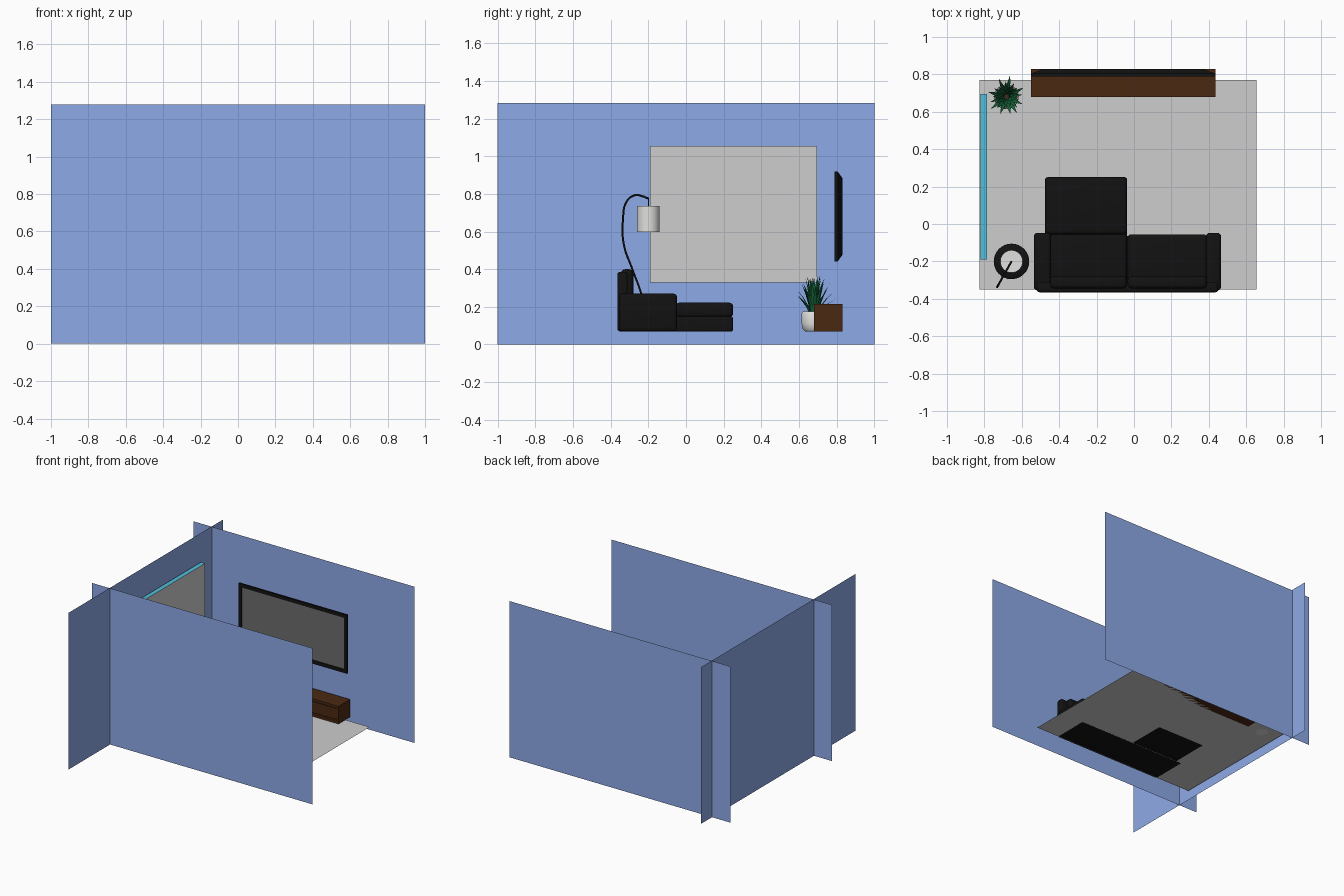
import bpy, bmesh, math, random
from mathutils import Vector, Matrix

if "Cube" in bpy.data.objects:
    bpy.data.objects.remove(bpy.data.objects["Cube"])

random.seed(4)


def mat(name, r, g, b):
    m = bpy.data.materials.new(name)
    m.diffuse_color = (r, g, b, 1)
    m.use_nodes = True
    m.node_tree.nodes["Principled BSDF"].inputs["Base Color"].default_value = m.diffuse_color
    return m


BLUE = mat("wall blue", 0.27, 0.40, 0.80)
GREY = mat("floor grey", 0.61, 0.61, 0.61)
CYAN = mat("window cyan", 0.085, 0.52, 0.72)
BLACK = mat("soft black", 0.006, 0.006, 0.006)
SCREEN = mat("screen grey", 0.15, 0.15, 0.15)
BROWN = mat("wood brown", 0.07, 0.022, 0.006)
WHITE = mat("off white", 0.75, 0.75, 0.74)
GREEN = mat("leaf green", 0.007, 0.12, 0.04)
SOIL = mat("soil", 0.05, 0.025, 0.012)
FLOOR_Z = 0.07


def finish(name, bm, *mats, smooth=False):
    me = bpy.data.meshes.new(name)
    bm.to_mesh(me)
    bm.free()
    for m in mats:
        me.materials.append(m)
    ob = bpy.data.objects.new(name, me)
    bpy.context.collection.objects.link(ob)
    if smooth:
        bpy.ops.object.select_all(action='DESELECT')
        ob.select_set(True)
        bpy.context.view_layer.objects.active = ob
        bpy.ops.object.shade_smooth_by_angle(angle=math.radians(40))
    return ob


def box(name, x, y, z, *mats, bevel=0):
    """Box from three (low, high) ranges, optionally rounded."""
    bm = bmesh.new()
    bmesh.ops.create_cube(bm, size=1)
    for v in bm.verts:
        v.co = Vector([sum(r) / 2 + c * (r[1] - r[0]) for c, r in zip(v.co, (x, y, z))])
    if bevel:
        bmesh.ops.bevel(bm, geom=bm.edges[:], offset=bevel, segments=4,
                        profile=0.5, affect='EDGES')
    return finish(name, bm, *mats, smooth=bevel > 0)


def sheet(name, corners, m):
    bm = bmesh.new()
    bm.faces.new([bm.verts.new(c) for c in corners])
    return finish(name, bm, m)


def lathe(name, profile, centre, *mats, steps=32):
    bm = bmesh.new()
    vs = [bm.verts.new((r, 0, z)) for r, z in profile]
    es = [bm.edges.new(p) for p in zip(vs, vs[1:])]
    bmesh.ops.spin(bm, geom=vs + es, axis=(0, 0, 1), cent=(0, 0, 0),
                   steps=steps, angle=2 * math.pi)
    bmesh.ops.remove_doubles(bm, verts=bm.verts[:], dist=1e-5)
    bmesh.ops.recalc_face_normals(bm, faces=bm.faces[:])
    bmesh.ops.translate(bm, verts=bm.verts[:], vec=centre)
    return finish(name, bm, *mats, smooth=True)


# Walls and floor: single sheets
for name, y in (("front_wall", -0.464), ("back_wall", 0.855)):
    sheet(name, [(-1, y, 0), (1, y, 0), (1, y, 1.28), (-1, y, 1.28)], BLUE)
sheet("left_wall", [(-0.835, -1, 0), (-0.835, 1, 0), (-0.835, 1, 1.284), (-0.835, -1, 1.284)], BLUE)
sheet("floor", [(-0.825, -0.35, FLOOR_Z), (0.655, -0.35, FLOOR_Z),
                (0.655, 0.77, FLOOR_Z), (-0.825, 0.77, FLOOR_Z)], GREY)

# Window: cyan frame slab with a grey pane on the room side
win = box("window", (-0.822, -0.785), (-0.19, 0.695), (0.33, 1.055), CYAN, GREY)
for p in win.data.polygons:
    if p.normal.x > 0.9:
        p.material_index = 1

# Sofa
box("sofa_base", (-0.52, 0.45), (-0.35, -0.065), (0.068, 0.16), BLACK, bevel=0.008)
for name, x in (("left_arm", (-0.535, -0.445)), ("right_arm", (0.385, 0.465))):
    box(name, x, (-0.355, -0.048), (0.07, 0.27), BLACK, bevel=0.018)
box("sofa_back", (-0.52, 0.45), (-0.365, -0.31), (0.07, 0.385), BLACK, bevel=0.014)
for i, x in enumerate(((-0.45, -0.038), (-0.034, 0.39))):
    box(f"seat_cushion_{i}", x, (-0.32, -0.055), (0.145, 0.225), BLACK, bevel=0.02)
    box(f"back_cushion_{i}", x, (-0.345, -0.28), (0.2, 0.4), BLACK, bevel=0.022)
box("chaise_base", (-0.475, -0.037), (-0.07, 0.25), (0.068, 0.15), BLACK, bevel=0.012)
box("chaise_cushion", (-0.475, -0.037), (-0.055, 0.25), (0.145, 0.222), BLACK, bevel=0.02)

# Media console with recessed drawer fronts
X0, X1 = -0.55, 0.435
box("console_top", (X0, X1), (0.68, 0.83), (0.195, 0.215), BROWN)
box("console_bottom", (X0, X1), (0.68, 0.83), (0.07, 0.088), BROWN)
box("console_core", (X0 + 0.01, X1 - 0.01), (0.70, 0.828), (0.086, 0.197), BROWN)
for i, x in enumerate((X0, X1 - 0.02)):
    box(f"console_side_{i}", (x, x + 0.02), (0.68, 0.83), (0.088, 0.195), BROWN)
w = (X1 - X0 - 0.04) / 3
for i in range(3):
    a = X0 + 0.02 + i * w
    box(f"console_drawer_{i}", (a + 0.006, a + w - 0.006), (0.688, 0.702), (0.096, 0.188), BROWN)

# Television: black casing tapering to the back, inset screen
tv = bmesh.new()
bmesh.ops.create_cube(tv, size=1)
for v in tv.verts:
    back = v.co.y > 0
    k = 0.035 if back else 0
    v.co = (-0.0575 + math.copysign(0.4925 - 2 * k, v.co.x), 0.83 if back else 0.805,
            0.68 + math.copysign(0.24 - k, v.co.z))
front = [f for f in tv.faces if f.normal.y < -0.9 or f.calc_center_median().y < 0.806]
ext = bmesh.ops.extrude_face_region(tv, geom=front)
bmesh.ops.translate(tv, verts=[g for g in ext["geom"] if isinstance(g, bmesh.types.BMVert)],
                    vec=(0, -0.016, 0))
bmesh.ops.delete(tv, geom=[f for f in front if f.is_valid], context='FACES_ONLY')
face = min(tv.faces, key=lambda f: f.calc_center_median().y)
bmesh.ops.inset_individual(tv, faces=[face], thickness=0.04, depth=0)
bmesh.ops.inset_individual(tv, faces=[face], thickness=0.002, depth=-0.005)
face.material_index = 1
bmesh.ops.recalc_face_normals(tv, faces=tv.faces[:])
finish("television", tv, BLACK, SCREEN)

# Arc floor lamp
LX, LY = -0.655, -0.2
lathe("lamp_base", [(0, 0.07), (0.095, 0.07), (0.095, 0.085), (0.085, 0.092), (0, 0.094)],
      (LX, LY, 0), BLACK)
lathe("lamp_shade", [(0, 0.733), (0.06, 0.735), (0.06, 0.597), (0.056, 0.597), (0.056, 0.725),
                     (0, 0.725)], (LX, LY, 0), WHITE, steps=40)
cu = bpy.data.curves.new("lamp_pole", 'CURVE')
cu.dimensions = '3D'
cu.bevel_depth = 0.0055
cu.bevel_resolution = 2
cu.use_fill_caps = True
path = [(0, 0.085), (0.035, 0.26), (0.085, 0.40), (0.13, 0.53), (0.135, 0.66), (0.115, 0.76),
        (0.07, 0.793), (0.03, 0.787), (0, 0.775)]
sp = cu.splines.new('BEZIER')
sp.bezier_points.add(len(path) - 1)
for bp, (d, z) in zip(sp.bezier_points, path):
    bp.co = (LX - 0.56 * d, LY - d, z)
    bp.handle_left_type = bp.handle_right_type = 'AUTO'
cu.materials.append(BLACK)
bpy.context.collection.objects.link(bpy.data.objects.new("lamp_pole", cu))
lathe("lamp_cord", [(0, 0.73), (0.003, 0.73), (0.003, 0.776), (0, 0.776)], (LX, LY, 0), BLACK, steps=8)

# Potted plant
PX, PY = -0.682, 0.68
lathe("plant_pot", [(0, 0.07), (0.048, 0.07), (0.06, 0.082), (0.066, 0.11), (0.066, 0.165),
                    (0.062, 0.174), (0.057, 0.172), (0.056, 0.15)], (PX, PY, 0), WHITE)
lathe("pot_soil", [(0, 0.158), (0.057, 0.156)], (PX, PY, 0), SOIL)
bm = bmesh.new()
N = 34
for i in range(N):
    t = i / (N - 1)
    turn = Matrix.Rotation(i * 2.4, 3, 'Z')
    reach = 0.015 + 0.07 * t + random.uniform(-0.008, 0.008)
    high = 0.215 - 0.11 * t * t + random.uniform(-0.02, 0.005)
    rows = []
    for s, half in ((0, 0.006), (0.35, 0.011), (0.7, 0.008), (1, 0.0006)):
        r = 0.012 + 0.015 * t + reach * s ** 1.5
        z = 0.157 + high * (s - 0.12 * t * s * s)
        rows.append([bm.verts.new(turn @ Vector((r - 0.3 * abs(k) * half, k * half, z)) +
                                  Vector((PX, PY, 0))) for k in (-1, 0, 1)])
    for a, b in zip(rows, rows[1:]):
        for k in (0, 1):
            bm.faces.new((a[k], a[k + 1], b[k + 1], b[k]))
finish("plant_leaves", bm, GREEN)
